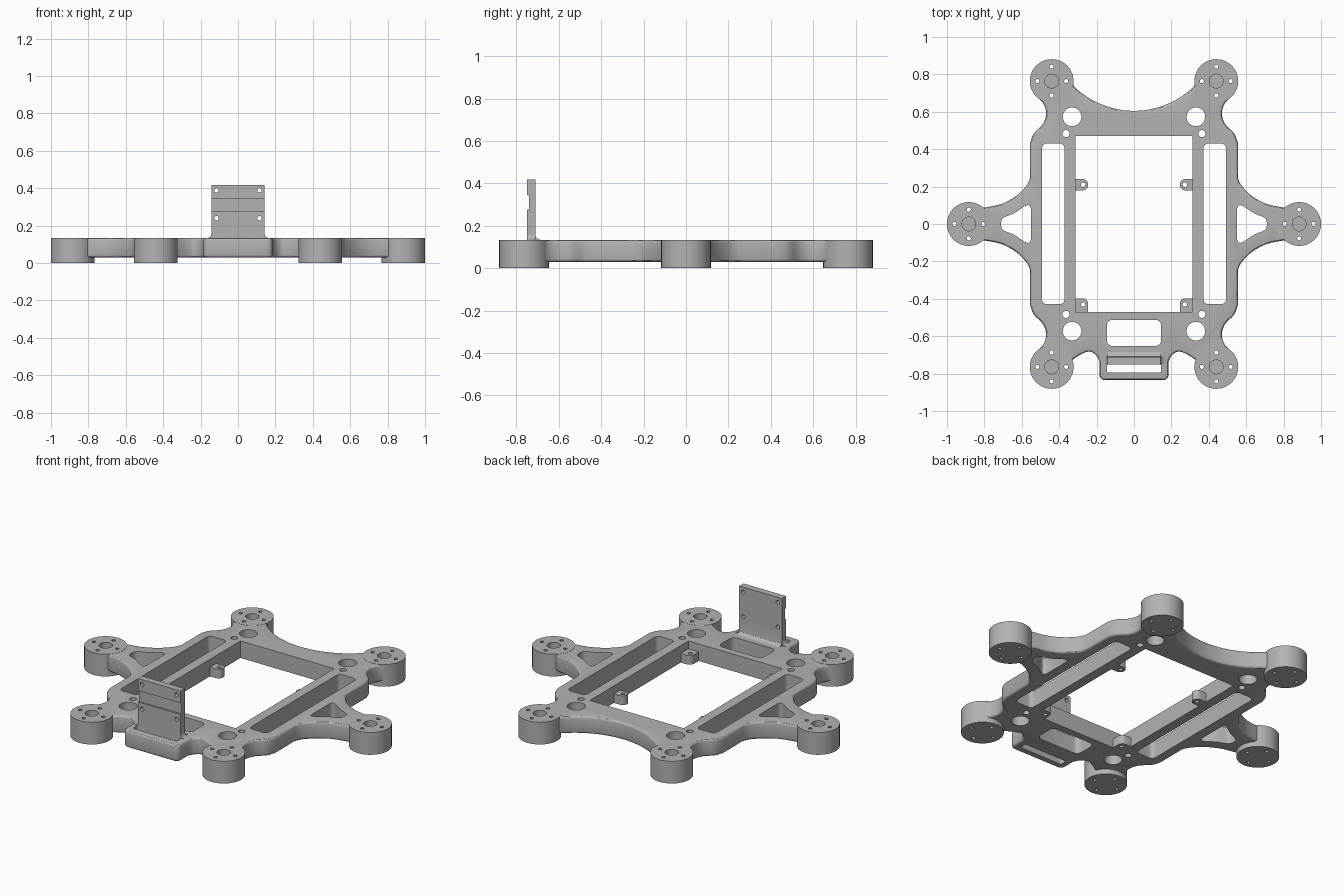
import bpy, bmesh
from math import radians, cos, sin, pi
from mathutils import Vector

cube = bpy.data.objects.get("Cube")
if cube:
    bpy.data.objects.remove(cube, do_unlink=True)

grey = bpy.data.materials.new("plain grey")
grey.use_nodes = True
colour = (0.45, 0.45, 0.45, 1)
grey.diffuse_color = colour
grey.node_tree.nodes["Principled BSDF"].inputs["Base Color"].default_value = colour

TOP, BOTTOM = 0.133, 0.03
POD_R = 0.117


# ---------- 2D outline helpers ----------
def arc(cx, cy, r, a0, a1, n=12):
    return [(cx + r * cos(radians(a0 + (a1 - a0) * i / n)),
             cy + r * sin(radians(a0 + (a1 - a0) * i / n))) for i in range(n + 1)]


def circle(cx, cy, r, n=32):
    return arc(cx, cy, r, 0, 360, n)[:-1]


def rounded(x0, y0, x1, y1, r):
    return (arc(x1 - r, y0 + r, r, -90, 0, 6) + arc(x1 - r, y1 - r, r, 0, 90, 6)
            + arc(x0 + r, y1 - r, r, 90, 180, 6) + arc(x0 + r, y0 + r, r, 180, 270, 6))


def smooth(pts, steps=4):
    """Catmull-Rom curve through a few points."""
    p = [Vector(q) for q in pts]
    p = [p[0] * 2 - p[1]] + p + [p[-1] * 2 - p[-2]]
    out = []
    for a, b, c, d in zip(p, p[1:], p[2:], p[3:]):
        for i in range(steps):
            t = i / steps
            out.append(tuple(0.5 * (2 * b + (c - a) * t + (2 * a - 5 * b + 4 * c - d) * t * t
                                    + (3 * b - a - 3 * c + d) * t ** 3)))
    return out + [tuple(pts[-1])]


def flip(pts, sx, sy):
    return [(x * sx, y * sy) for x, y in pts]


# ---------- solid helpers ----------
def prism(name, pts, lo, hi, axis="z", bevel=0):
    place = {"z": lambda u, v, w: (u, v, w),
             "y": lambda u, v, w: (u, w, v),
             "x": lambda u, v, w: (w, u, v)}[axis]
    bm = bmesh.new()
    rings = [[bm.verts.new(place(u, v, w)) for u, v in pts] for w in (lo, hi)]
    caps = [bm.faces.new(ring) for ring in rings]
    n = len(pts)
    for i in range(n):
        j = (i + 1) % n
        bm.faces.new((rings[0][i], rings[0][j], rings[1][j], rings[1][i]))
    bmesh.ops.recalc_face_normals(bm, faces=bm.faces)
    if bevel:
        rim = [e for f in caps for e in f.edges]
        bmesh.ops.bevel(bm, geom=rim, offset=bevel, segments=3, profile=0.5, affect="EDGES")
    me = bpy.data.meshes.new(name)
    bm.to_mesh(me)
    bm.free()
    me.materials.append(grey)
    ob = bpy.data.objects.new(name, me)
    bpy.context.collection.objects.link(ob)
    return ob


def combine(ob, tools, operation):
    """Apply a boolean with several tool solids, then remove the tools."""
    for t in tools:
        t.hide_render = True
        m = ob.modifiers.new(operation.lower(), "BOOLEAN")
        m.operation, m.solver, m.object = operation, "EXACT", t
    bpy.context.view_layer.update()
    dg = bpy.context.evaluated_depsgraph_get()
    me = bpy.data.meshes.new_from_object(ob.evaluated_get(dg))
    ob.modifiers.clear()
    ob.data = me
    for t in tools:
        bpy.data.objects.remove(t, do_unlink=True)


def hole(pts, lo=-0.1, hi=0.3, axis="z"):
    return prism("cutter", pts, lo, hi, axis)


# ---------- frame outline: right half, from front centre to back centre ----------
neck = smooth([(0.525, -0.685), (0.485, -0.645), (0.47, -0.59), (0.487, -0.535),
               (0.535, -0.485), (0.555, -0.435)])
arm = smooth([(0.555, -0.245), (0.575, -0.205), (0.63, -0.15), (0.71, -0.107), (0.81, -0.086)])
side = neck + arm
half = arc(0.155, -0.805, 0.03, -90, 0, 6)
half += smooth([(0.185, -0.735), (0.2, -0.705), (0.235, -0.682), (0.28, -0.695), (0.335, -0.73)])
half += arc(0.44, -0.763, 0.11, 170, 395, 24)
half += side + arc(0.883, 0, 0.11, -125, 125, 24) + flip(side, 1, -1)[::-1]
half += arc(0.44, 0.765, 0.11, -35, 185, 24)
half += arc(0, 1.064, 0.459, -46, -90, 16)
outline = half + flip(half[:-1], -1, 1)[::-1]
frame = prism("frame", outline, BOTTOM, TOP, bevel=0.013)

# ---------- motor pods ----------
pods = [(sx * 0.44, sy * 0.764) for sx in (-1, 1) for sy in (-1, 1)] + [(-0.883, 0), (0.883, 0)]
combine(frame, [prism("pod", circle(x, y, POD_R, 64), 0, TOP + 0.001) for x, y in pods], "UNION")

# ---------- openings in the frame ----------
cuts = [hole([(-0.313, -0.47), (0.313, -0.47), (0.313, 0.47), (-0.313, 0.47)]),
        hole(rounded(-0.145, -0.652, 0.145, -0.512, 0.03)),
        hole(rounded(-0.145, -0.793, 0.145, -0.75, 0.008))]
web = smooth([(0.712, 0), (0.7, 0.032), (0.64, 0.058), (0.585, 0.095), (0.562, 0.1), (0.552, 0.085)])
web = web + flip(web[1:], 1, -1)[::-1]
for s in (-1, 1):
    cuts.append(hole(flip(rounded(0.372, -0.428, 0.492, 0.43, 0.025), s, 1)))
    cuts.append(hole(flip(web, s, 1)))
    for t in (-1, 1):
        cuts.append(hole(circle(s * 0.331, t * 0.573, 0.05)))
        cuts.append(hole(circle(s * 0.363, t * 0.483, 0.019, 20)))
for x, y in pods:
    cuts.append(hole(circle(x, y, 0.037), 0.07))
    for dx, dy in ((1, 0), (-1, 0), (0, 1), (0, -1)):
        cuts.append(hole(circle(x + dx * 0.077, y + dy * 0.077, 0.011, 12)))
combine(frame, cuts, "DIFFERENCE")
parts = [frame]

# ---------- board mounts on the inner walls ----------
for s, label in ((1, "left"), (-1, "right")):
    for y, y0, y1, end in ((0.21, 0.18, 0.24, "back"), (-0.43, -0.475, -0.397, "front")):
        tab = [(0.32, y0), (0.32, y1)] + arc(0.275, y1 - 0.03, 0.03, 90, 180, 8)
        tab += arc(0.275, y0 + 0.03, 0.03, 180, 270, 8) if end == "back" else [(0.245, y0)]
        mount = prism(f"{end}_{label}_board_mount", flip(tab, s, 1), BOTTOM, 0.085)
        combine(mount, [hole(circle(s * 0.272, y, 0.012, 16))], "DIFFERENCE")
        parts.append(mount)

# ---------- upright camera plate with a groove across its front ----------
profile = [(-0.75, 0.12), (-0.685, 0.12), (-0.685, 0.133), (-0.7, 0.138), (-0.708, 0.147),
           (-0.71, 0.16), (-0.71, 0.418), (-0.75, 0.418), (-0.75, 0.345), (-0.741, 0.345),
           (-0.741, 0.277), (-0.75, 0.277)]
plate = prism("camera_plate", profile, -0.142, 0.142, "x")
combine(plate, [hole(circle(s * 0.115, z, 0.012, 16), -0.8, -0.65, "y")
                for s in (-1, 1) for z in (0.388, 0.24)], "DIFFERENCE")
flare = [(0.165, 0.12), (0.165, 0.133), (0.152, 0.138), (0.144, 0.147), (0.141, 0.16)]
foot = prism("camera_plate_foot", flare + flip(flare, -1, 1)[::-1], -0.749, -0.711, "y")
parts += [plate, foot]

# ---------- smooth rounded walls, crisp edges ----------
for ob in parts:
    ob.data.shade_smooth()
    ob.data.set_sharp_from_angle(angle=radians(30))
